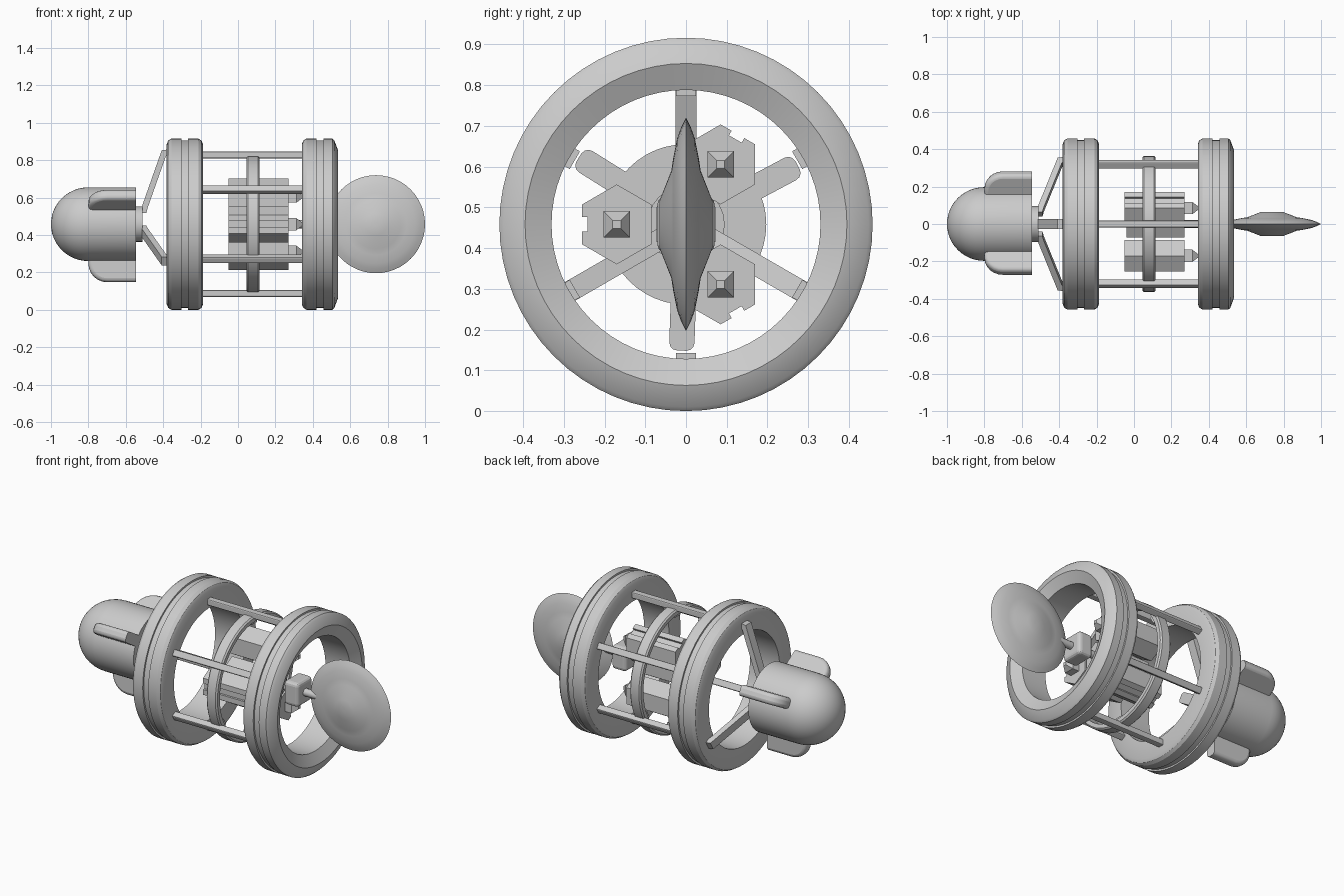
import bpy, bmesh
from math import sin, cos, pi, radians
from mathutils import Matrix

if "Cube" in bpy.data.objects:
    bpy.data.objects.remove(bpy.data.objects["Cube"])

ZC = 0.458  # height of the long axis


def spot(angle, radial=0.0):
    """Local frame: X along the hull, Y outward at the angle, Z tangential."""
    return (Matrix.Translation((0, 0, ZC)) @ Matrix.Rotation(radians(angle), 4, 'X')
            @ Matrix.Translation((0, radial, 0)))


def finish(name, bm, mat, smooth=None, bevel=0, bsegs=3):
    bmesh.ops.recalc_face_normals(bm, faces=bm.faces)
    bm.transform(mat)
    me = bpy.data.meshes.new(name)
    bm.to_mesh(me)
    bm.free()
    ob = bpy.data.objects.new(name, me)
    bpy.context.collection.objects.link(ob)
    if bevel:
        m = ob.modifiers.new("bevel", 'BEVEL')
        m.width, m.segments, m.limit_method = bevel, bsegs, 'ANGLE'
    if smooth:
        bpy.ops.object.select_all(action='DESELECT')
        ob.select_set(True)
        bpy.context.view_layer.objects.active = ob
        bpy.ops.object.shade_smooth_by_angle(angle=radians(smooth))
    return ob


def lathe(name, prof, n, mat, closed=False, phase=0.0, smooth=None, bevel=0):
    """Revolve (x, radius) points around local X; open profiles get end caps."""
    bm = bmesh.new()
    rings = [[bm.verts.new((x, r * cos(phase + 2 * pi * i / n), r * sin(phase + 2 * pi * i / n)))
              for i in range(n)] for x, r in prof]
    pairs = list(zip(rings, rings[1:])) + ([(rings[-1], rings[0])] if closed else [])
    for a, b in pairs:
        for i in range(n):
            j = (i + 1) % n
            bm.faces.new((a[i], a[j], b[j], b[i]))
    if not closed:
        bm.faces.new(rings[0])
        bm.faces.new(rings[-1])
    return finish(name, bm, mat, smooth, bevel)


def prism(name, pts, lo, hi, mat, along_x=False, **kw):
    """Extrude (x, radial) points tangentially, or (radial, tangent) points along X."""
    bm = bmesh.new()
    place = (lambda p, d: (d, p[0], p[1])) if along_x else (lambda p, d: (p[0], p[1], d))
    a = [bm.verts.new(place(p, lo)) for p in pts]
    b = [bm.verts.new(place(p, hi)) for p in pts]
    bm.faces.new(a)
    bm.faces.new(b)
    for i in range(len(pts)):
        j = (i + 1) % len(pts)
        bm.faces.new((a[i], a[j], b[j], b[i]))
    return finish(name, bm, mat, **kw)


def rect(x0, x1, r0, r1):
    return [(x0, r0), (x1, r0), (x1, r1), (x0, r1)]


AX = spot(0)

# Two large grooved rings; the forward one has a chamfered, dished face
groove = [(-0.018, 0.458), (-0.018, 0.448), (0.018, 0.448), (0.018, 0.458)]
rear_side = [(-0.097, 0.33), (-0.097, 0.428), (-0.089, 0.447), (-0.072, 0.458)]
plain_side = [(0.072, 0.458), (0.089, 0.447), (0.097, 0.428), (0.097, 0.33)]
dished_side = [(0.066, 0.458), (0.077, 0.448), (0.097, 0.395), (0.066, 0.33)]
for name, x, side in (("rear_ring", -0.284, plain_side), ("front_ring", 0.438, dished_side)):
    prof = [(px + x, r) for px, r in rear_side + groove + side]
    lathe(name, prof, 64, AX, closed=True, smooth=28)

# Six long rails between the rings, with clamps on the middle hoop
for k in range(6):
    m = spot(30 + 60 * k)
    prism(f"rail_{k}", rect(-0.22, 0.38, 0.352, 0.388), -0.019, 0.019, m, bevel=0.006, bsegs=2)
    prism(f"rail_clamp_{k}", rect(0.055, 0.105, 0.315, 0.36), -0.025, 0.025, m)

# Middle hoop
lathe("middle_hoop", [(0.045, 0.333), (0.045, 0.356), (0.053, 0.364), (0.107, 0.364),
                      (0.115, 0.356), (0.115, 0.333)], 48, AX, closed=True, smooth=35)

# Domed rear engine
dome = [(-0.80 - 0.2 * cos(t), 0.197 * sin(t)) for t in [0.02] + [pi / 2 * i / 12 for i in range(1, 13)]]
lathe("rear_dome", dome + [(-0.545, 0.197)], 48, AX, smooth=35)
lathe("rear_hub", [(-0.56, 0.095), (-0.51, 0.095)], 24, AX, smooth=35)

# Three rounded fins on the dome
fin = ([(-0.545, 0.1), (-0.545, 0.31)]
       + [(-0.70 - 0.1 * sin(pi / 2 * i / 6), 0.21 + 0.1 * cos(pi / 2 * i / 6)) for i in range(7)]
       + [(-0.80, 0.1)])
for k in range(3):
    ob = prism(f"dome_fin_{k}", fin, -0.031, 0.031, spot(28 + 120 * k), smooth=40)
    # Round only the long outer edges, leaving the cut end flat
    bm = bmesh.new()
    bm.from_mesh(ob.data)
    inv = spot(28 + 120 * k).inverted()
    edges = []
    for e in bm.edges:
        a, b = (inv @ v.co for v in e.verts)
        if abs(a.z - b.z) < 1e-4 and max(a.y, b.y) > 0.2 and min(a.x, b.x) < -0.6:
            edges.append(e)
    bmesh.ops.bevel(bm, geom=edges, offset=0.02, segments=3, profile=0.5, affect='EDGES')
    bm.to_mesh(ob.data)
    bm.free()

# Three bent spokes from the hub to the rear ring
spoke = [(-0.515, 0.06), (-0.49, 0.06), (-0.482, 0.09), (-0.385, 0.365), (-0.37, 0.37),
         (-0.37, 0.4), (-0.408, 0.395), (-0.512, 0.1)]
for k in range(3):
    prism(f"spoke_{k}", spoke, -0.026, 0.026, spot(90 + 120 * k))

# Three hexagonal modules with a lengthwise outer groove and a stubby nozzle
R = 0.098
hexagon = [(R * cos(radians(30 + 60 * i)), R * sin(radians(30 + 60 * i))) for i in range(6)]
notched = hexagon + [(0.085, -0.018), (0.072, -0.018), (0.072, 0.018), (0.085, 0.018)]
for k in range(3):
    a = 60 + 120 * k
    prism(f"hex_module_{k}", notched, -0.05, 0.27, spot(a, 0.17), along_x=True)
    # Nozzles stay square to the world axes
    m = spot(a, 0.17) @ Matrix.Rotation(radians(-a), 4, 'X')
    lathe(f"module_nozzle_{k}", [(0.26, 0.046), (0.312, 0.046), (0.342, 0.014)], 4, m, phase=pi / 4)

# Central core, front block and dish boom
prism("core", [(r * 0.86, t * 0.86) for r, t in hexagon], -0.04, 0.27, AX, along_x=True)
lathe("dish_boom", [(0.26, 0.022), (0.6, 0.022)], 12, AX, smooth=35)
prism("boom_block", rect(0.345, 0.44, -0.07, 0.07), -0.07, 0.07, AX, bevel=0.02)

# Lens-shaped dish, turned so its flat axis faces the front
half = [(0.065, 0.004), (0.065, 0.058), (0.036, 0.132), (0.031, 0.165), (0.022, 0.21), (0.012, 0.238)]
lens = [(-h, r) for h, r in half] + [(0, 0.262)] + half[::-1]
lathe("dish", lens, 48, Matrix.Translation((0.738, 0, ZC)) @ Matrix.Rotation(pi / 2, 4, 'Z'), smooth=22)
